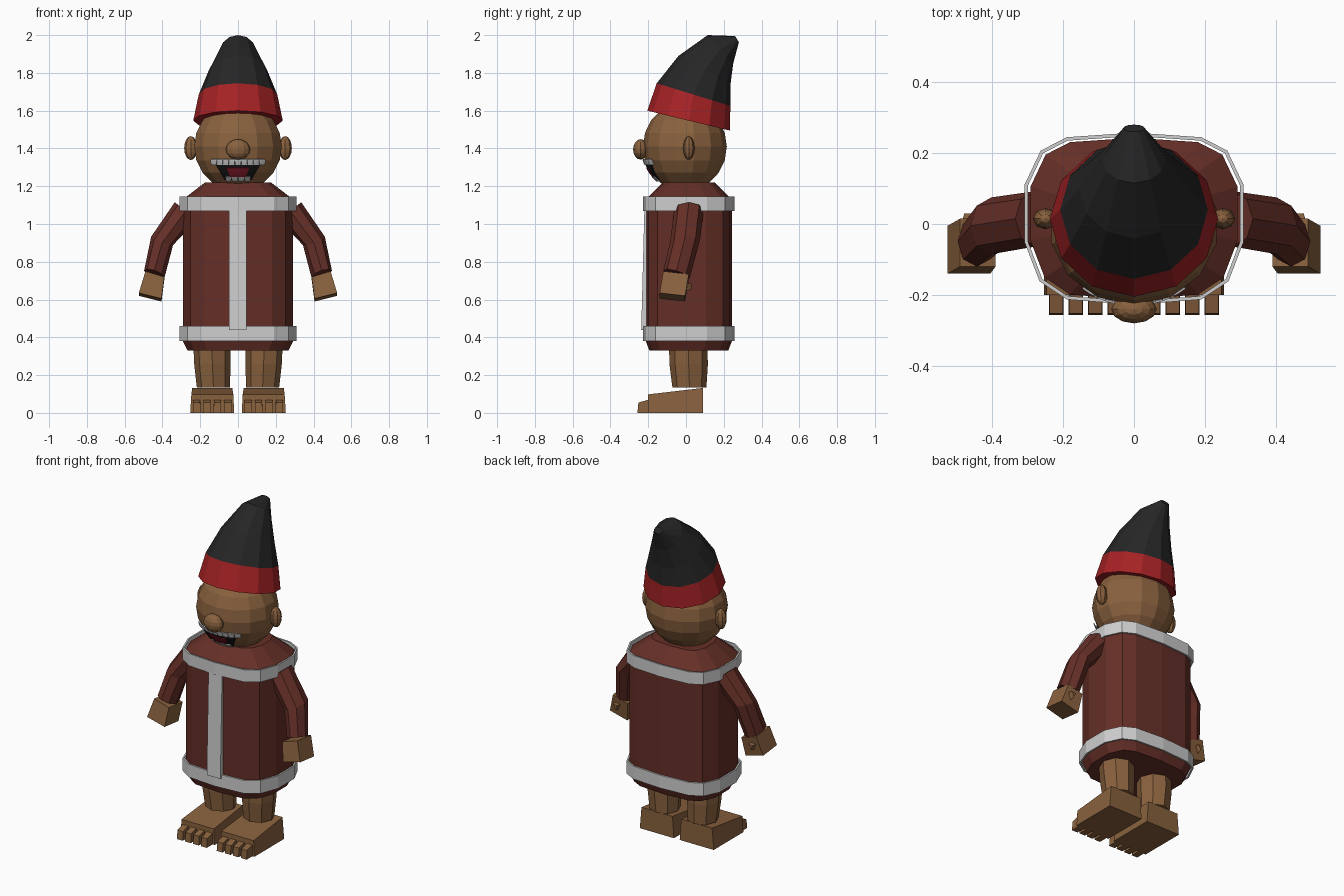
import bpy, bmesh
from math import sin, cos, pi, sqrt
from mathutils import Vector

cube = bpy.data.objects.get("Cube")
if cube:
    bpy.data.objects.remove(cube)


def material(name, r, g, b):
    m = bpy.data.materials.new(name)
    m.use_nodes = True
    m.diffuse_color = (r, g, b, 1)
    node = next(n for n in m.node_tree.nodes if n.type == 'BSDF_PRINCIPLED')
    node.inputs["Base Color"].default_value = (r, g, b, 1)
    return m


skin = material("brown skin", .25, .12, .048)
cloth = material("maroon cloth", .13, .028, .02)
white = material("white trim", .62, .62, .62)
red = material("red band", .38, .016, .018)
black = material("black felt", .019, .019, .019)
dark = material("mouth dark", .008, .008, .008)
tongue_red = material("tongue red", .22, .01, .02)


def finish(name, bm, mat):
    bmesh.ops.recalc_face_normals(bm, faces=bm.faces[:])
    me = bpy.data.meshes.new(name)
    bm.to_mesh(me)
    bm.free()
    me.materials.append(mat)
    ob = bpy.data.objects.new(name, me)
    bpy.context.collection.objects.link(ob)
    return ob


def loft(name, rings, mat, closed=True, thickness=0):
    """Skin a list of point rings; a thickness gives an open shell instead of caps."""
    bm = bmesh.new()
    rows = [[bm.verts.new(p) for p in ring] for ring in rings]
    n = len(rows[0])
    for a, b in zip(rows, rows[1:]):
        for i in range(n if closed else n - 1):
            j = (i + 1) % n
            bm.faces.new((a[i], a[j], b[j], b[i]))
    if not thickness:
        bm.faces.new(rows[0])
        bm.faces.new(rows[-1])
    ob = finish(name, bm, mat)
    if thickness:
        mod = ob.modifiers.new("thickness", 'SOLIDIFY')
        mod.thickness = thickness
        mod.offset = 0
    return ob


def ball(name, centre, radii, mat, segments=12, rings=8):
    bm = bmesh.new()
    bmesh.ops.create_uvsphere(bm, u_segments=segments, v_segments=rings, radius=1)
    for v in bm.verts:
        v.co = Vector(centre) + Vector(c * r for c, r in zip(v.co, radii))
    return finish(name, bm, mat)


def rect(x0, x1, y0, y1, z):
    return [(x0, y0, z), (x1, y0, z), (x1, y1, z), (x0, y1, z)]


def oval(centre, u, v, n):
    c, u, v = Vector(centre), Vector(u), Vector(v)
    return [c + u * cos(2 * pi * i / n) + v * sin(2 * pi * i / n) for i in range(n)]


# Robe and its trims share one rounded outline
half = [(0, .255), (.19, .242), (.262, .205), (.307, .11),
        (.307, -.05), (.265, -.16), (.19, -.21), (0, -.225)]
outline = half + [(-x, y) for x, y in half[-2:0:-1]]


def robe_ring(scale, z):
    return [(x * scale, .015 + (y - .015) * scale, z) for x, y in outline]


loft("robe", [robe_ring(s, z) for s, z in
              ((.87, .33), (.95, .38), (.95, 1.13), (.57, 1.22))], cloth)
for name, z0, z1 in (("hem_trim", .38, .46), ("collar_trim", 1.07, 1.145)):
    loft(name, [robe_ring(.99, z0), robe_ring(.99, z1)], white, thickness=.01)
loft("front_trim", [rect(-.048, .045, -.237, -.205, .44),
                    rect(-.048, .045, -.22, -.205, 1.09)], white)

# Head, nose and ears
HC, HR = Vector((0, -.006, 1.41)), Vector((.238, .222, .235))
ball("head", HC, HR, skin, 14, 10)
ball("nose", (0, -.24, 1.395), (.064, .04, .054), skin)


# Mouth plates follow the curve of the head
def face_patch(name, centre_x, z0, z1, w0, w1, lift, mat):
    rows = []
    for k in range(5):
        t = k / 4
        z, w = z0 + (z1 - z0) * t, w0 + (w1 - w0) * t
        row = []
        for i in range(9):
            x = centre_x + w * (i / 4 - 1)
            d = 1 - (x / HR.x) ** 2 - ((z - HC.z) / HR.z) ** 2
            row.append((x, HC.y - HR.y * sqrt(max(d, 0)) - lift, z))
        rows.append(row)
    loft(name, rows, mat, closed=False, thickness=.006)


face_patch("mouth", 0, 1.235, 1.32, .07, .12, .003, dark)
face_patch("tongue", 0, 1.25, 1.298, .04, .06, .007, tongue_red)
for i in range(9):
    face_patch("upper_tooth", (i - 4) * .032, 1.314, 1.343, .014, .0155, .009, white)
for i in range(4):
    face_patch("lower_tooth", (i - 1.5) * .033, 1.226, 1.25, .013, .015, .009, white)


# Hat: leaning rings given by front point, back point and half width
def hat_ring(front, back, width):
    f, b = Vector((0, *front)), Vector((0, *back))
    return oval((f + b) / 2, (width, 0, 0), (f - b) / 2, 12)


band_low = hat_ring((-.205, 1.6), (.232, 1.495), .237)
band_top = hat_ring((-.155, 1.745), (.235, 1.625), .208)
loft("hat_band", [band_low, band_top], red)
loft("hat_cone", [band_top,
                  hat_ring((-.04, 1.89), (.235, 1.735), .155),
                  hat_ring((.115, 2.0), (.25, 1.85), .09),
                  hat_ring((.26, 1.995), (.28, 1.963), .03)], black)

# Paired parts
for side, s in (("left", 1), ("right", -1)):
    def m(ring):
        return [(s * p[0], p[1], p[2]) for p in ring]

    ball(side + "_ear", (s * .25, .015, 1.402), (.035, .03, .063), skin, 8, 8)

    # Bent sleeve: rings square to the arm
    loft(side + "_sleeve", [m(oval(c, u, v, 8)) for c, u, v in (
        ((.275, .015, 1.07), (.06, 0, .045), (0, .078, 0)),
        ((.402, -.005, .91), (.058, 0, .022), (0, .08, .01)),
        ((.443, -.05, .735), (.054, 0, .018), (0, .07, -.02)))], cloth)

    # Hand block with a small thumb stub behind
    loft(side + "_hand", [
        m([(.39, -.12, .72), (.49, -.12, .75), (.49, .015, .735), (.39, .015, .705)]),
        m([(.405, -.14, .605), (.525, -.14, .635), (.525, -.005, .62), (.405, -.005, .59)])],
        skin)
    loft(side + "_thumb", [
        m([(.44, -.01, .69), (.49, -.01, .69), (.465, -.01, .64)]),
        m([(.45, .03, .683), (.478, .03, .683), (.465, .03, .655)])], skin)

    # Leg
    loft(side + "_leg", [m(oval((x, y, z), (rx, 0, 0), (0, ry, 0), 8)) for x, y, z, rx, ry in (
        (.138, .01, .4, .1, .1), (.136, .014, .26, .096, .102),
        (.13, .018, .135, .088, .09))], skin)

    # Wedge foot with a row of toes
    loft(side + "_foot", [
        m(rect(.02, .253, -.2, .09, 0)),
        m([(.025, -.2, .098), (.247, -.2, .098), (.242, .09, .132), (.03, .09, .132)])], skin)
    for i in range(4):
        x = .054 + i * .055
        loft(side + "_toe", [
            m(rect(x - .02, x + .02, -.257, -.19, 0)),
            m([(x - .019, -.252, .055), (x + .019, -.252, .055),
               (x + .019, -.19, .072), (x - .019, -.19, .072)])], skin)
